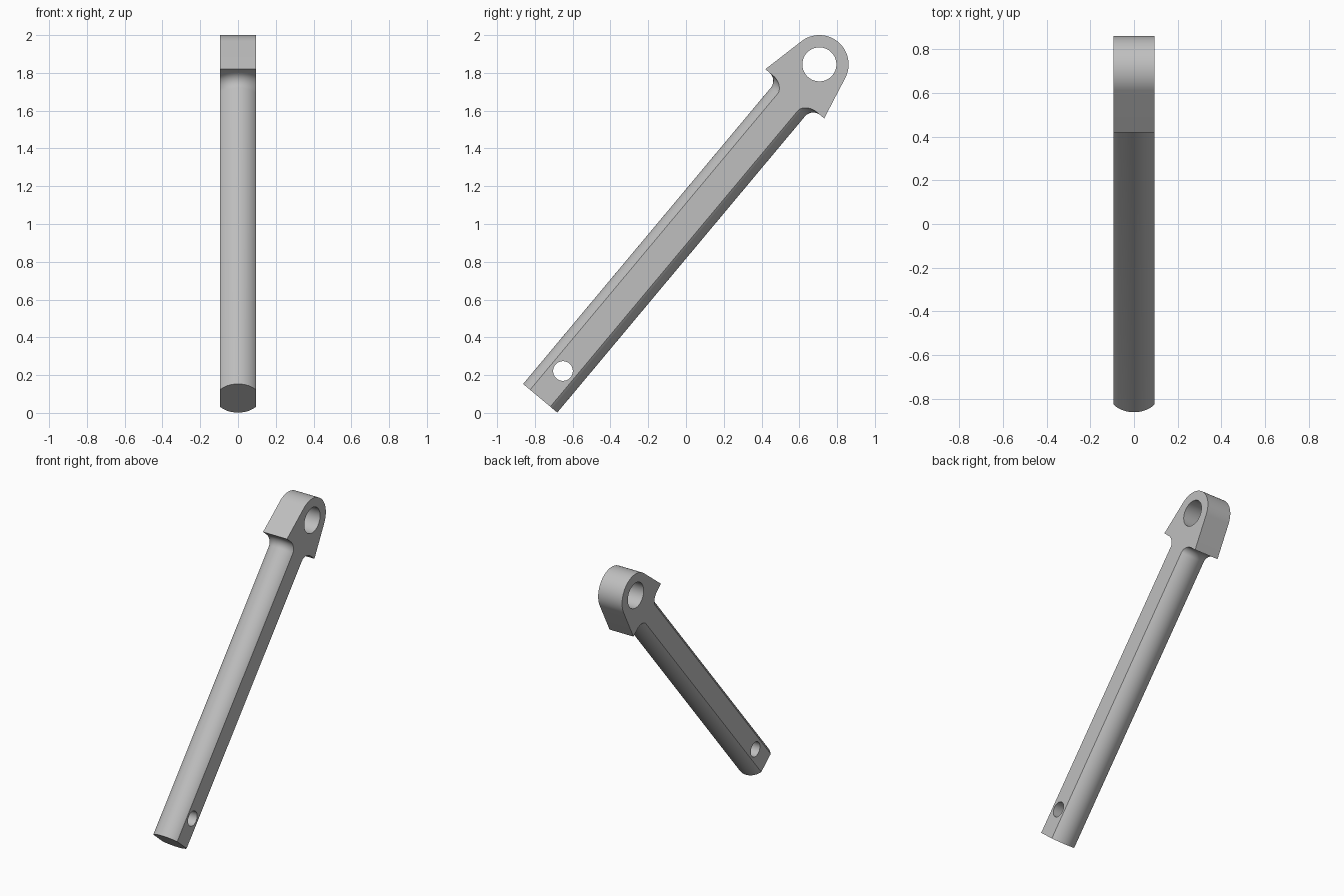
import bpy, bmesh
from math import sin, cos, pi, radians, acos, atan2, hypot
from mathutils import Matrix, Vector

if "Cube" in bpy.data.objects:
    bpy.data.objects.remove(bpy.data.objects["Cube"], do_unlink=True)

# Local frame: eye centre at the origin, rod axis along -z, thickness along x
LENGTH = 2.304       # rod end to eye centre
THICK = 0.19         # distance between the side flats
ROD_R = 0.118
FILLET = 0.057
BASE = 0.203         # shoulder height below the eye, and its half width
EYE_R, EYE_HOLE = 0.155, 0.09
PIN_Z, PIN_HOLE = -2.116, 0.052
TILT = radians(50.1)


def finish(name, bm):
    bmesh.ops.remove_doubles(bm, verts=bm.verts, dist=1e-5)
    bmesh.ops.recalc_face_normals(bm, faces=bm.faces)
    mesh = bpy.data.meshes.new(name)
    bm.to_mesh(mesh)
    bm.free()
    obj = bpy.data.objects.new(name, mesh)
    bpy.context.collection.objects.link(obj)
    return obj


def prism(name, outline, width):
    """Extrude a (y, z) outline along x, centred."""
    bm = bmesh.new()
    face = bm.faces.new([bm.verts.new((-width / 2, y, z)) for y, z in outline])
    new = bmesh.ops.extrude_face_region(bm, geom=[face])["geom"]
    bmesh.ops.translate(bm, vec=(width, 0, 0),
                        verts=[v for v in new if isinstance(v, bmesh.types.BMVert)])
    return finish(name, bm)


def circle(radius, z, n=64):
    return [(radius * cos(2 * pi * i / n), z + radius * sin(2 * pi * i / n)) for i in range(n)]


def lathe(name, profile, n=96):
    """Spin an (r, z) profile about z."""
    bm = bmesh.new()
    verts = [bm.verts.new((0, r, z)) for r, z in profile]
    edges = [bm.edges.new(pair) for pair in zip(verts, verts[1:])]
    bmesh.ops.spin(bm, geom=verts + edges, cent=(0, 0, 0), axis=(0, 0, 1),
                   angle=2 * pi, steps=n, use_duplicate=False)
    return finish(name, bm)


def boolean(target, tool, operation):
    mod = target.modifiers.new(operation.title(), "BOOLEAN")
    mod.operation, mod.solver, mod.object = operation, "EXACT", tool
    bpy.context.view_layer.objects.active = target
    bpy.ops.object.modifier_apply(modifier=mod.name)
    bpy.data.objects.remove(tool, do_unlink=True)


# Round shank flaring through a fillet into the shoulder
flare = [(ROD_R + FILLET * (1 - cos(a)), -BASE - FILLET * (1 - sin(a)))
         for a in [i * pi / 20 for i in range(11)]]
top_r = ROD_R + FILLET
rod = lathe("link_rod", [(0, -LENGTH), (ROD_R, -LENGTH)] + flare
            + [(top_r, -BASE + 0.02), (0, -BASE + 0.02)])

# Head: square shoulder with sides tangent to the rounded eye
tangent = atan2(-BASE, BASE) + acos(EYE_R / hypot(BASE, BASE))
steps = 40
arc = [tangent + (pi - 2 * tangent) * i / steps for i in range(steps + 1)]
outline = [(BASE, -BASE)] + [(EYE_R * cos(a), EYE_R * sin(a)) for a in arc] + [(-BASE, -BASE)]
boolean(rod, prism("head", outline, 0.5), "UNION")

# Mill both sides flat, then drill the two cross holes
slab = [(-1, -3), (1, -3), (1, 1), (-1, 1)]
boolean(rod, prism("side_flats", slab, THICK), "INTERSECT")
boolean(rod, prism("eye_hole", circle(EYE_HOLE, 0), 0.6), "DIFFERENCE")
boolean(rod, prism("pin_hole", circle(PIN_HOLE, PIN_Z), 0.6), "DIFFERENCE")

# Lean the rod back into place
rod.data.transform(Matrix.Translation(Vector((0, 0.706, 1.845)))
                   @ Matrix.Rotation(TILT - pi / 2, 4, "X"))

# Plain grey metal
grey = bpy.data.materials.new("plain_grey")
grey.use_nodes = True
colour = (0.52, 0.52, 0.52, 1)
grey.diffuse_color = colour
grey.node_tree.nodes["Principled BSDF"].inputs["Base Color"].default_value = colour
rod.data.materials.clear()
rod.data.materials.append(grey)

bpy.ops.object.select_all(action="DESELECT")
rod.select_set(True)
bpy.context.view_layer.objects.active = rod
bpy.ops.object.shade_smooth_by_angle(angle=radians(25))
